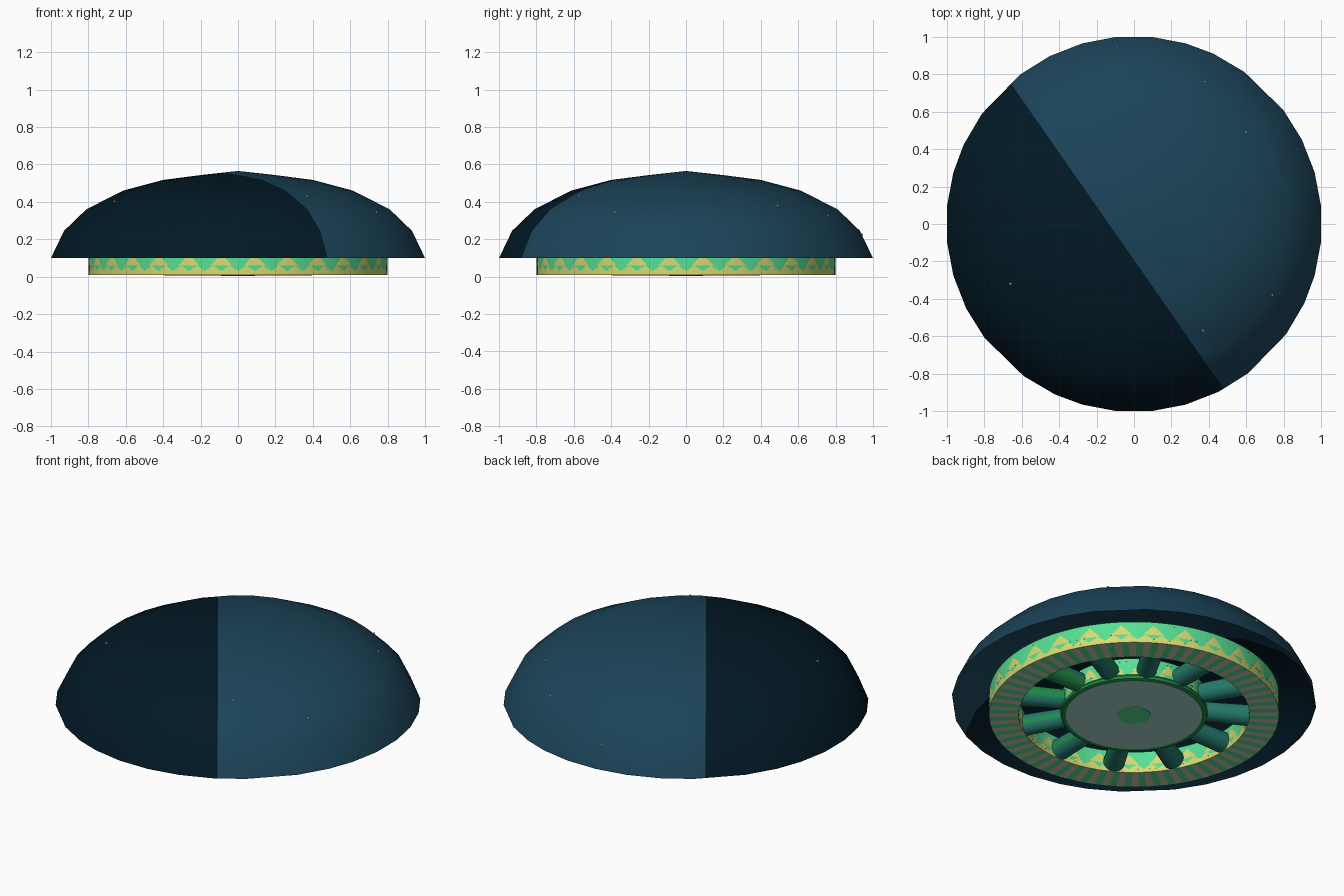
import bpy, bmesh, math
from mathutils import Vector, Matrix

if "Cube" in bpy.data.objects:
    bpy.data.objects.remove(bpy.data.objects["Cube"])


def material(name, hex_colour):
    def lin(c):
        c /= 255
        return c / 12.92 if c <= 0.04045 else ((c + 0.055) / 1.055) ** 2.4
    m = bpy.data.materials.new(name)
    m.diffuse_color = [lin((hex_colour >> s) & 255) for s in (16, 8, 0)] + [1]
    m.use_nodes = True
    m.node_tree.nodes["Principled BSDF"].inputs["Base Color"].default_value = m.diffuse_color
    return m


DAY = material("day sky blue", 0x1B4459)
NIGHT = material("night sky navy", 0x021926)
STAR = material("star white", 0xFFFFFF)
YELLOW = material("pale yellow", 0xD8DA72)
GREEN = material("mint green", 0x55E094)
STONE = material("warm stone", 0xD0C8B4)
GREY = material("pale slate", 0xA8D4D0)
LEAF = material("deep green", 0x1F8D48)
TEAL = material("dark teal", 0x237A6A)


def finish(name, bm, mats, smooth=True):
    mesh = bpy.data.meshes.new(name)
    bm.to_mesh(mesh)
    bm.free()
    for m in mats:
        mesh.materials.append(m)
    ob = bpy.data.objects.new(name, mesh)
    bpy.context.collection.objects.link(ob)
    if smooth:
        bpy.ops.object.select_all(action='DESELECT')
        bpy.context.view_layer.objects.active = ob
        ob.select_set(True)
        bpy.ops.object.shade_smooth_by_angle(angle=math.radians(40))
    return ob


def circle(bm, r, z, angles):
    return [bm.verts.new((r * math.cos(a), r * math.sin(a), z)) for a in angles]


def even(n, offset=0.0):
    return [2 * math.pi * (i + offset) / n for i in range(n)]


def bridge(bm, a, b, mats=(0,)):
    n = len(a)
    for i in range(n):
        j = (i + 1) % n
        bm.faces.new((a[i], a[j], b[j], b[i])).material_index = mats[i % len(mats)]


# Sky dome: open shell, split into a day and a night half
bm = bmesh.new()
quarter = [5.5, 16, 26.8, 37.3, 54, 65, 74, 84.5]
angles = [math.radians(a + 90 * q) for q in range(4) for a in quarter]
profile = [(1.004, 0.10), (0.934, 0.245), (0.814, 0.36), (0.617, 0.46), (0.402, 0.517), (0.2, 0.543)]
rings = [circle(bm, r, z, angles) for r, z in profile]
for a, b in zip(rings, rings[1:]):
    bridge(bm, a, b)
apex = bm.verts.new((0, 0, 0.565))
top = rings[-1]
for i in range(len(top)):
    bm.faces.new((top[i], top[(i + 1) % len(top)], apex))
normal = Vector((0.82, 0.572, 0)).normalized()
bmesh.ops.bisect_plane(bm, geom=bm.verts[:] + bm.edges[:] + bm.faces[:],
                       plane_co=normal * -0.11, plane_no=normal)
for f in bm.faces:
    f.material_index = int(f.calc_center_median().dot(normal) < -0.11)
finish("sky_dome", bm, [DAY, NIGHT])

# Tiny stars set in the dome
bm = bmesh.new()
for x, y in [(-0.09, 0.94), (0.38, 0.76), (0.6, 0.49), (0.74, -0.38), (0.37, -0.57), (-0.66, -0.32)]:
    r = math.hypot(x, y)
    for (r0, z0), (r1, z1) in zip(profile, profile[1:]):
        if r1 <= r <= r0:
            z = z0 + (z1 - z0) * (r0 - r) / (r0 - r1)
            bmesh.ops.create_icosphere(bm, subdivisions=1, radius=0.008,
                                       matrix=Matrix.Translation((x, y, z)))
finish("stars", bm, [STAR], False)


# Patterned walls: bands of yellow peaks on green
def peaks(bm, r, z0, z1, count, sub, margin):
    n = count * sub
    low, high = circle(bm, r, z0, even(n)), circle(bm, r, z1, even(n))
    mid = sub // 2
    for k in range(count):
        lo = [low[(k * sub + i) % n] for i in range(sub + 1)]
        hi = [high[(k * sub + i) % n] for i in range(sub + 1)]
        for i in range(sub):
            if i < margin or i >= sub - margin:          # plain green gap
                bm.faces.new((lo[i], lo[i + 1], hi[i + 1], hi[i])).material_index = 1
            else:                                        # peak and the green beside it
                bm.faces.new((lo[i], lo[i + 1], hi[mid])).material_index = 0
                c = lo[margin] if i < mid else lo[sub - margin]
                bm.faces.new((c, hi[i + 1], hi[i])).material_index = 1


def patterned_wall(name, r, count, inward=False):
    bm = bmesh.new()
    ring = even(120)
    bridge(bm, circle(bm, r, 0.01, ring), circle(bm, r, 0.03, ring))
    peaks(bm, r, 0.03, 0.06, count * 2, 2, 0)
    peaks(bm, r, 0.06, 0.12, count, 6, 1)
    bridge(bm, circle(bm, r, 0.12, ring), circle(bm, r, 0.14, ring), (1,))
    if inward:
        bmesh.ops.reverse_faces(bm, faces=bm.faces[:])
    finish(name, bm, [YELLOW, GREEN], False)


patterned_wall("outer_wall", 0.798, 28)
patterned_wall("inner_wall", 0.635, 24, True)
patterned_wall("hub_wall", 0.395, 16)

# Striped floor and plain top of the ring
for name, z, mats in (("ring_floor", 0.01, [STONE, GREEN]), ("ring_top", 0.14, [GREEN])):
    bm = bmesh.new()
    a, b = circle(bm, 0.635, z, even(120)), circle(bm, 0.798, z, even(120))
    bridge(bm, *((a, b) if z < 0.1 else (b, a)), range(len(mats)))
    finish(name, bm, mats, False)


# Central hub with its rim and small boss
def disc(name, r, z0, z1, mat):
    bm = bmesh.new()
    bmesh.ops.create_cone(bm, cap_ends=True, segments=48, radius1=r, radius2=r, depth=z1 - z0,
                          matrix=Matrix.Translation((0, 0, (z0 + z1) / 2)))
    finish(name, bm, [mat])


disc("hub", 0.375, 0.008, 0.07, GREY)
disc("hub_boss", 0.09, 0.004, 0.01, GREEN)
bm = bmesh.new()
section = [(0.37, 0.012), (0.378, 0.006), (0.39, 0.005), (0.402, 0.01), (0.406, 0.024), (0.394, 0.04)]
loops = [circle(bm, r, z, even(48)) for r, z in section]
for a, b in zip(loops, loops[1:]):
    bridge(bm, a, b)
finish("hub_rim", bm, [LEAF])

# Twelve round spokes, green on one side and teal on the other
bm = bmesh.new()
for a in even(12):
    turn = (Matrix.Rotation(a, 4, 'Z') @ Matrix.Translation((0.515, 0, 0.07))
            @ Matrix.Rotation(math.pi / 2, 4, 'Y'))
    bmesh.ops.create_cone(bm, cap_ends=True, segments=16, radius1=0.055, radius2=0.06,
                          depth=0.24, matrix=turn)
    tangent = Vector((-math.sin(a), math.cos(a), 0))
    for f in bm.faces[-18:]:
        f.material_index = int(f.calc_center_median().dot(tangent) > 0)
finish("spokes", bm, [TEAL, LEAF])
